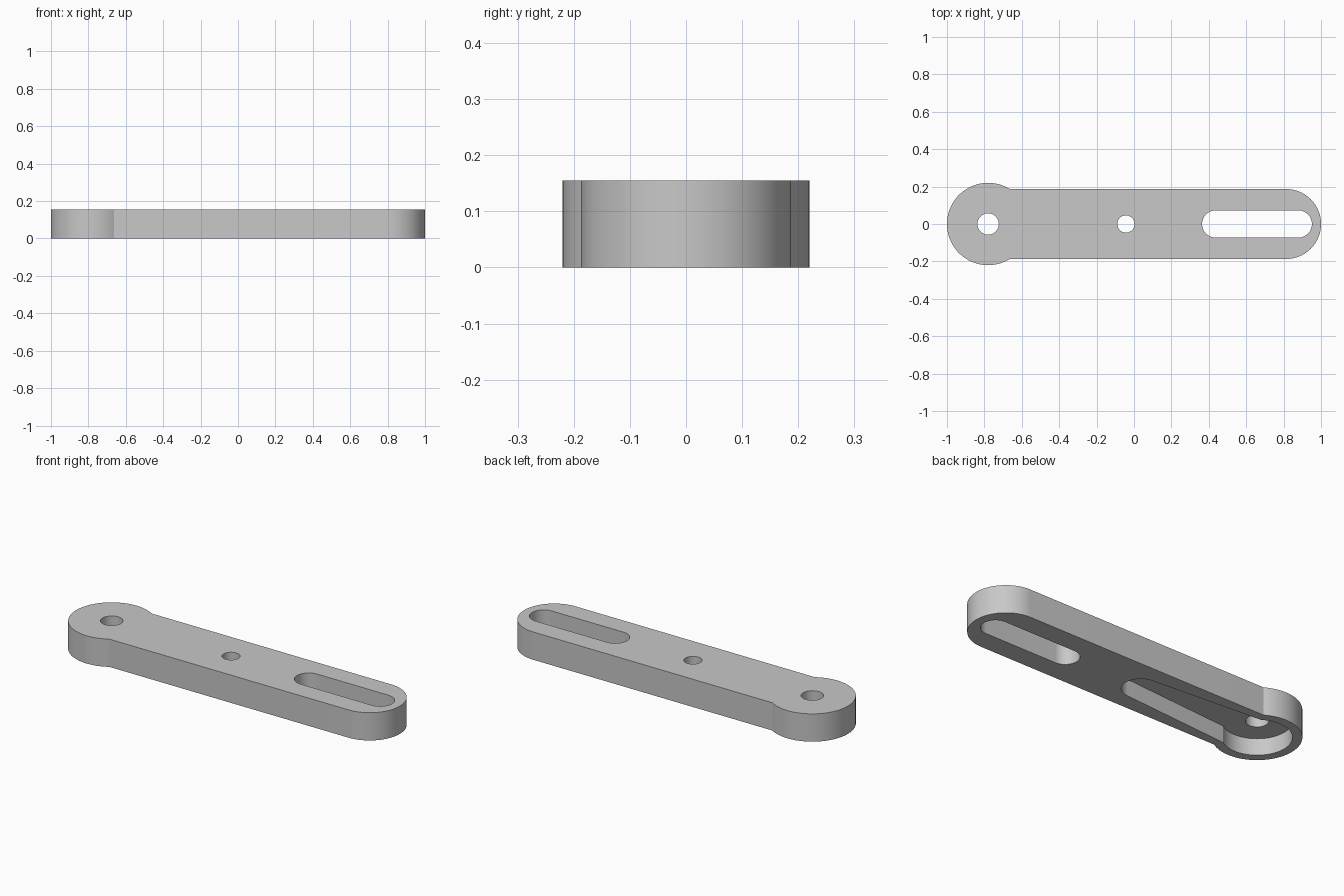
import bpy
import bmesh
from math import pi, asin, cos, sin

if "Cube" in bpy.data.objects:
    bpy.data.objects.remove(bpy.data.objects["Cube"], do_unlink=True)

HEIGHT = 0.155
POCKET_DEPTH = 0.092
BOSS_X, PIVOT_X, END_X = -0.78, -0.043, 0.813

grey = bpy.data.materials.new("plain grey")
grey.use_nodes = True
grey.diffuse_color = (0.58, 0.58, 0.58, 1)
grey.node_tree.nodes["Principled BSDF"].inputs["Base Color"].default_value = grey.diffuse_color


def arc(x, radius, start, end, steps=48):
    """Points of an arc centred on the x axis."""
    angles = [start + (end - start) * i / steps for i in range(steps + 1)]
    return [(x + radius * cos(a), radius * sin(a)) for a in angles]


def circle(x, radius):
    return arc(x, radius, 0, 2 * pi, 64)[:-1]


def slot(x1, x2, radius):
    return arc(x2, radius, -pi / 2, pi / 2) + arc(x1, radius, pi / 2, 3 * pi / 2)


def keyhole(x1, r1, x2, r2, neck):
    """Large arc at x1 joined to a half round at x2, meeting at half width neck."""
    a = asin(neck / r1)
    return arc(x2, r2, -pi / 2, pi / 2) + arc(x1, r1, a, 2 * pi - a, 64)


def prism(name, points, z1, z2):
    """Extrude a closed outline between two heights."""
    bm = bmesh.new()
    face = bm.faces.new([bm.verts.new((x, y, z1)) for x, y in points])
    top = bmesh.ops.extrude_face_region(bm, geom=[face])["geom"]
    verts = [g for g in top if isinstance(g, bmesh.types.BMVert)]
    bmesh.ops.translate(bm, verts=verts, vec=(0, 0, z2 - z1))
    bmesh.ops.recalc_face_normals(bm, faces=bm.faces)
    mesh = bpy.data.meshes.new(name)
    bm.to_mesh(mesh)
    bm.free()
    mesh.materials.append(grey)
    obj = bpy.data.objects.new(name, mesh)
    bpy.context.collection.objects.link(obj)
    return obj


# Bar with a round boss at one end
arm = prism("link_arm", keyhole(BOSS_X, 0.22, END_X, 0.187, 0.187), 0, HEIGHT)

# Holes, adjustment slot and underside pocket
cutters = [
    prism("pocket_cutter", keyhole(BOSS_X, 0.172, PIVOT_X, 0.095, 0.143), -0.1, POCKET_DEPTH),
    prism("boss_hole_cutter", circle(BOSS_X, 0.057), -0.2, 0.3),
    prism("middle_hole_cutter", circle(PIVOT_X, 0.046), -0.2, 0.3),
    prism("slot_cutter", slot(0.437, 0.878, 0.073), -0.2, 0.3),
]

bpy.ops.object.select_all(action="DESELECT")
bpy.context.view_layer.objects.active = arm
arm.select_set(True)
for cutter in cutters:
    cutter.hide_render = True
    cut = arm.modifiers.new(cutter.name, "BOOLEAN")
    cut.operation = "DIFFERENCE"
    cut.solver = "EXACT"
    cut.object = cutter
    bpy.ops.object.modifier_apply(modifier=cut.name)
for cutter in cutters:
    bpy.data.objects.remove(cutter, do_unlink=True)

bpy.ops.object.shade_smooth_by_angle(angle=pi / 7)
